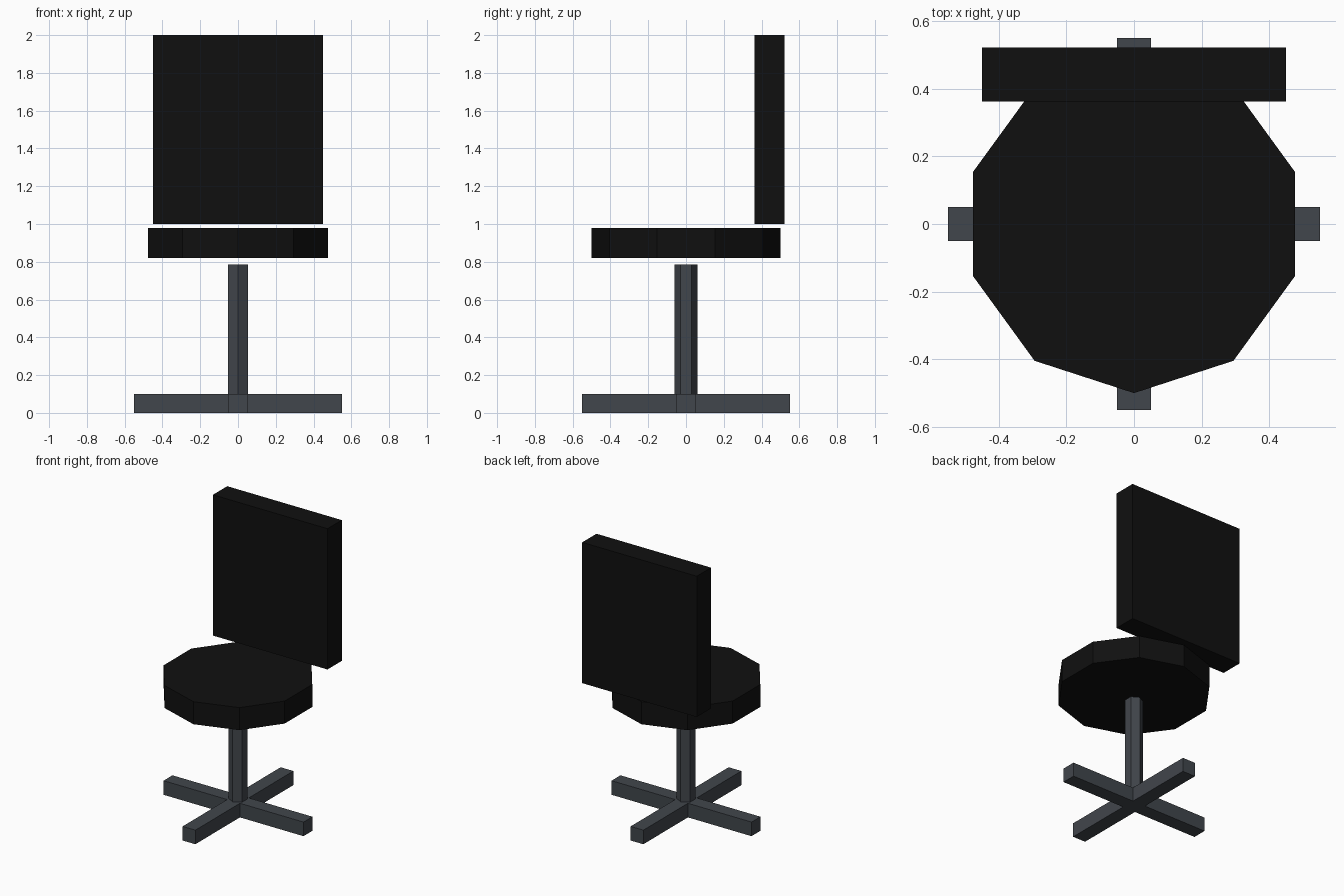
import bpy, bmesh, math

if "Cube" in bpy.data.objects:
    bpy.data.objects.remove(bpy.data.objects["Cube"])


def material(name, rgb):
    m = bpy.data.materials.new(name)
    m.diffuse_color = (*rgb, 1.0)
    m.use_nodes = True
    m.node_tree.nodes["Principled BSDF"].inputs["Base Color"].default_value = m.diffuse_color
    return m


BLACK = material("black_upholstery", (0.005, 0.005, 0.005))
METAL = material("dark_grey_metal", (0.053, 0.061, 0.072))


def prism(name, outline, z0, z1, mat):
    """Extrude a flat outline (counter-clockwise) from z0 up to z1."""
    bm = bmesh.new()
    face = bm.faces.new([bm.verts.new((x, y, z0)) for x, y in outline])
    top = bmesh.ops.extrude_face_region(bm, geom=[face])["geom"]
    bmesh.ops.translate(bm, vec=(0, 0, z1 - z0),
                        verts=[v for v in top if isinstance(v, bmesh.types.BMVert)])
    bmesh.ops.recalc_face_normals(bm, faces=bm.faces)
    mesh = bpy.data.meshes.new(name)
    bm.to_mesh(mesh)
    bm.free()
    mesh.materials.append(mat)
    obj = bpy.data.objects.new(name, mesh)
    bpy.context.collection.objects.link(obj)
    return obj


def polygon(sides, radius):
    """Regular polygon with a corner pointing to +y."""
    angles = [math.pi / 2 + math.tau * i / sides for i in range(sides)]
    return [(radius * math.cos(a), radius * math.sin(a)) for a in angles]


# Four-armed cross base, one arm turned through four quarters
w, r = 0.05, 0.55
cross = []
for q in range(4):
    c, s = round(math.cos(q * math.pi / 2)), round(math.sin(q * math.pi / 2))
    cross += [(c * x - s * y, s * x + c * y) for x, y in ((r, -w), (r, w), (w, w))]
prism("cross_base", cross, 0.0, 0.10, METAL)

# Six-sided column, stopping just short of the seat
prism("column", polygon(6, 0.06), 0.10, 0.785, METAL)

# Ten-sided seat cushion
prism("seat", polygon(10, 0.5), 0.82, 0.98, BLACK)

# Upright backrest slab
prism("backrest", [(-0.45, 0.362), (0.45, 0.362), (0.45, 0.522), (-0.45, 0.522)],
      1.0, 2.0, BLACK)
